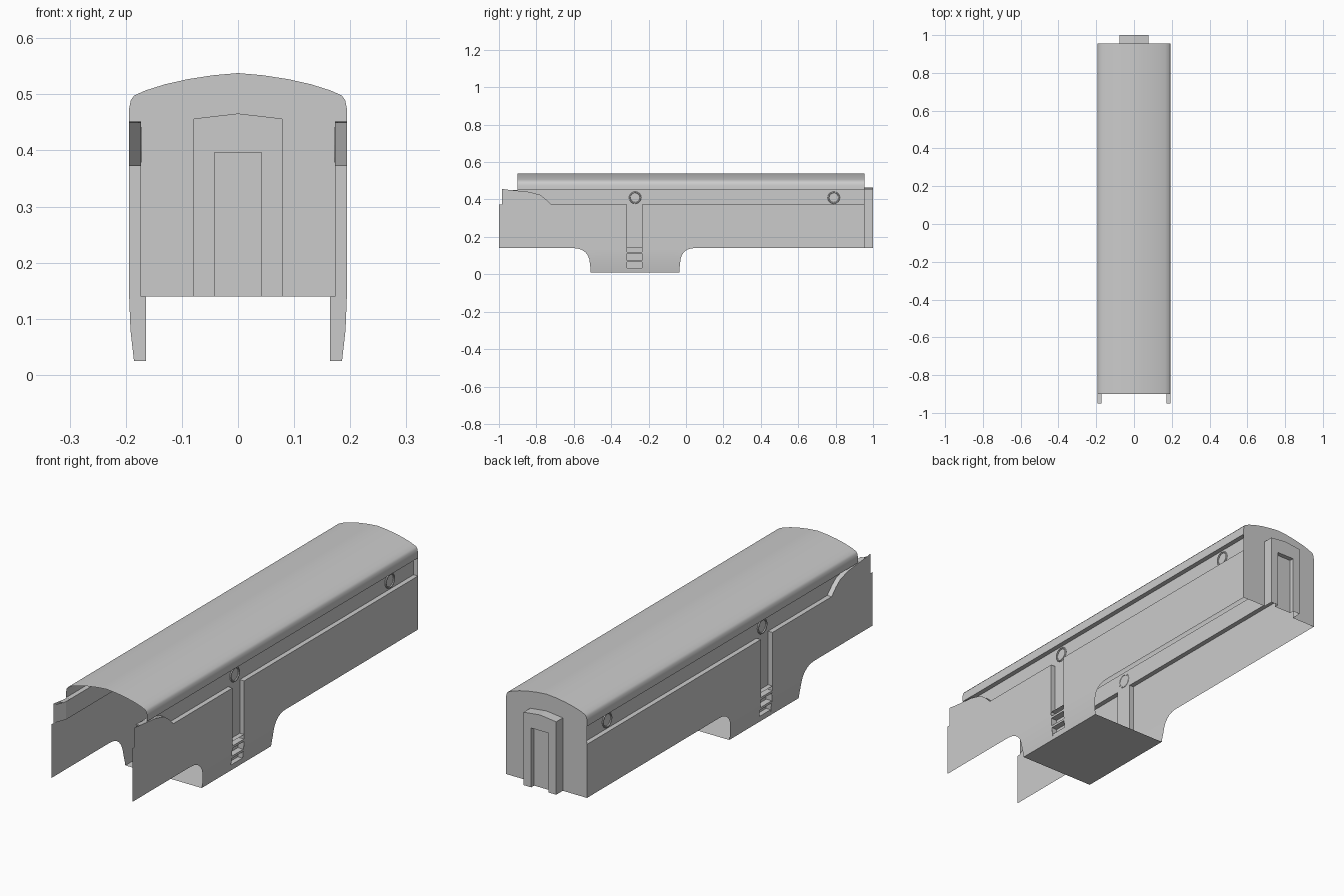
import bpy, bmesh, math

if "Cube" in bpy.data.objects:
    bpy.data.objects.remove(bpy.data.objects["Cube"])


def sheet(name, polys, smooth=None, mirror=True):
    """Thin surface made from 3D polygons, mirrored across x."""
    bm = bmesh.new()
    for p in polys:
        bm.faces.new([bm.verts.new(v) for v in p])
    bmesh.ops.remove_doubles(bm, verts=bm.verts, dist=0.0005)
    bmesh.ops.recalc_face_normals(bm, faces=bm.faces)
    me = bpy.data.meshes.new(name)
    bm.to_mesh(me)
    bm.free()
    ob = bpy.data.objects.new(name, me)
    bpy.context.collection.objects.link(ob)
    if mirror:
        m = ob.modifiers.new("Mirror", 'MIRROR')
        m.merge_threshold = 0.0005
    if smooth:
        bpy.ops.object.select_all(action='DESELECT')
        ob.select_set(True)
        bpy.context.view_layer.objects.active = ob
        bpy.ops.object.shade_smooth_by_angle(angle=math.radians(smooth))
    return ob


def side(x, y0, y1, z0, z1):
    return [(x, y0, z0), (x, y1, z0), (x, y1, z1), (x, y0, z1)]


def across(y, x0, x1, z0, z1):
    return [(x0, y, z0), (x1, y, z0), (x1, y, z1), (x0, y, z1)]


def level(z, x0, x1, y0, y1):
    return [(x0, y0, z), (x1, y0, z), (x1, y1, z), (x0, y1, z)]


def strip(a, b):
    return [[a[i], a[i + 1], b[i + 1], b[i]] for i in range(len(a) - 1)]


OUT, IN, STEP = 0.194, 0.173, 0.164     # wall, recess and step depths
D0, D1 = -0.315, -0.235                 # doorway
BACK = 0.955
SILL, HEAD, BOT = 0.372, 0.45, 0.14

# Roof shell
prof = [(OUT, HEAD), (0.194, 0.475), (0.191, 0.49), (0.185, 0.498), (0.165, 0.507),
        (0.13, 0.518), (0.09, 0.527), (0.045, 0.534), (0, 0.538)]
sheet("roof", strip([(x, -0.9, z) for x, z in prof],
                    [(x, BACK, z) for x, z in prof]), smooth=40)
sheet("roof_soffit", [level(HEAD, IN, OUT, -0.9, BACK)])

# Lower side walls either side of the doorway
sheet("side_wall", [side(OUT, -1, D0, BOT, SILL), side(OUT, D1, BACK, BOT, SILL)])

# Doorway recess
sheet("side_door", [side(IN, D0, D1, BOT, HEAD),
                    across(D0, IN, OUT, BOT, SILL), across(D1, IN, OUT, BOT, SILL)])

# Recessed window band with its ledge and closed ends
sheet("window_band", [
    [(OUT, -0.985, SILL), (IN, -0.93, SILL), (IN, -0.93, HEAD), (OUT, -0.985, HEAD)],
    side(IN, -0.93, D0, SILL, HEAD), side(IN, D1, BACK, SILL, HEAD)])
sheet("window_ledge", [level(SILL, IN, OUT, -0.72, D0), level(SILL, IN, OUT, D1, BACK)])

# Flush front panel whose curved edge sweeps down to the ledge
sweep = [(-0.95, 0.452), (-0.84, 0.441), (-0.78, 0.425), (-0.75, 0.402), (-0.72, SILL)]
sheet("front_fairing",
      [[(OUT, -0.985, SILL), (OUT, -0.985, 0.457)] + [(OUT, y, z) for y, z in sweep]]
      + strip([(OUT, y, z) for y, z in sweep], [(IN, y, z) for y, z in sweep]))

# Belly skirt, tapering inward and flaring at both ends
rows = []
N = 8
for i in range(N + 1):
    t = i / N
    z = BOT - 0.08 * math.sin(t * math.pi / 2)
    f = 0.09 * (1 - math.sqrt(max(0, 1 - (1 - t) ** 2)))
    rows.append((z, f * 0.9))
rows = [(BOT, 0.09), (0.137, 0.066), (0.13, 0.045), (0.117, 0.027), (0.1, 0.014),
        (0.08, 0.007), (0.05, 0.003), (0.025, 0.0), (0.01, 0.0)]


def skirt_x(z):
    return OUT - 0.011 * ((BOT - z) / 0.13) ** 2


faces = []
for (za, fa), (zb, fb) in zip(rows, rows[1:]):
    xa, xb = skirt_x(za), skirt_x(zb)
    spans = [(-0.51 - fa, -0.51 - fb, D0, D0), (D1, D1, -0.035 + fa * 0.85, -0.035 + fb * 0.85)]
    if zb <= 0.01:
        spans.append((D0, D0, D1, D1))
    for a0, b0, a1, b1 in spans:
        faces.append([(xa, a0, za), (xa, a1, za), (xb, b1, zb), (xb, b0, zb)])
sheet("belly_skirt", faces, smooth=30)
sheet("belly_floor", [level(0.01, 0, skirt_x(0.01), -0.51, -0.035)])

# Boarding steps set into the skirt
polys = [side(STEP, D0, D1, 0.012, BOT), level(BOT, STEP, OUT, D0, D1)]
for y in (D0, D1):
    polys.append([(STEP, y, 0.025), (skirt_x(0.025), y, 0.025),
                  (skirt_x(0.08), y, 0.08), (OUT, y, BOT), (STEP, y, BOT)])
for z in (0.025, 0.065, 0.11):
    x = skirt_x(z)
    polys += [level(z, STEP, x, D0, D1), level(z + 0.01, STEP, x, D0, D1),
              side(x, D0, D1, z, z + 0.01)]
sheet("boarding_steps", polys)

# Round porthole frames
for label, y in (("door", -0.272), ("rear", 0.79)):
    for s in (-1, 1):
        bpy.ops.mesh.primitive_torus_add(
            major_segments=16, minor_segments=6, major_radius=0.029, minor_radius=0.004,
            location=(s * (IN + 0.002), y, 0.41), rotation=(0, math.pi / 2, 0))
        bpy.context.object.name = f"{label}_porthole_" + ("right" if s > 0 else "left")

# Rear end wall, open behind the vestibule
VX, VE, VC = 0.078, 0.456, 0.465
sheet("end_wall", [
    [(VX, BACK, BOT), (OUT, BACK, BOT)] + [(x, BACK, z) for x, z in prof]
    + [(0, BACK, VC), (VX, BACK, VE)]])

# Vestibule with a recessed door
DX, DZ, DY = 0.042, 0.397, 0.98
sheet("vestibule", [
    side(VX, BACK, 1.0, BOT, VE),
    [(VX, BACK, VE), (VX, 1, VE), (0, 1, VC), (0, BACK, VC)],
    [(DX, 1, BOT), (VX, 1, BOT), (VX, 1, VE), (0, 1, VC), (0, 1, DZ), (DX, 1, DZ)],
    side(DX, DY, 1.0, BOT, DZ), level(DZ, 0, DX, DY, 1.0)])
sheet("end_door", [across(DY, 0, DX, BOT, DZ)])
